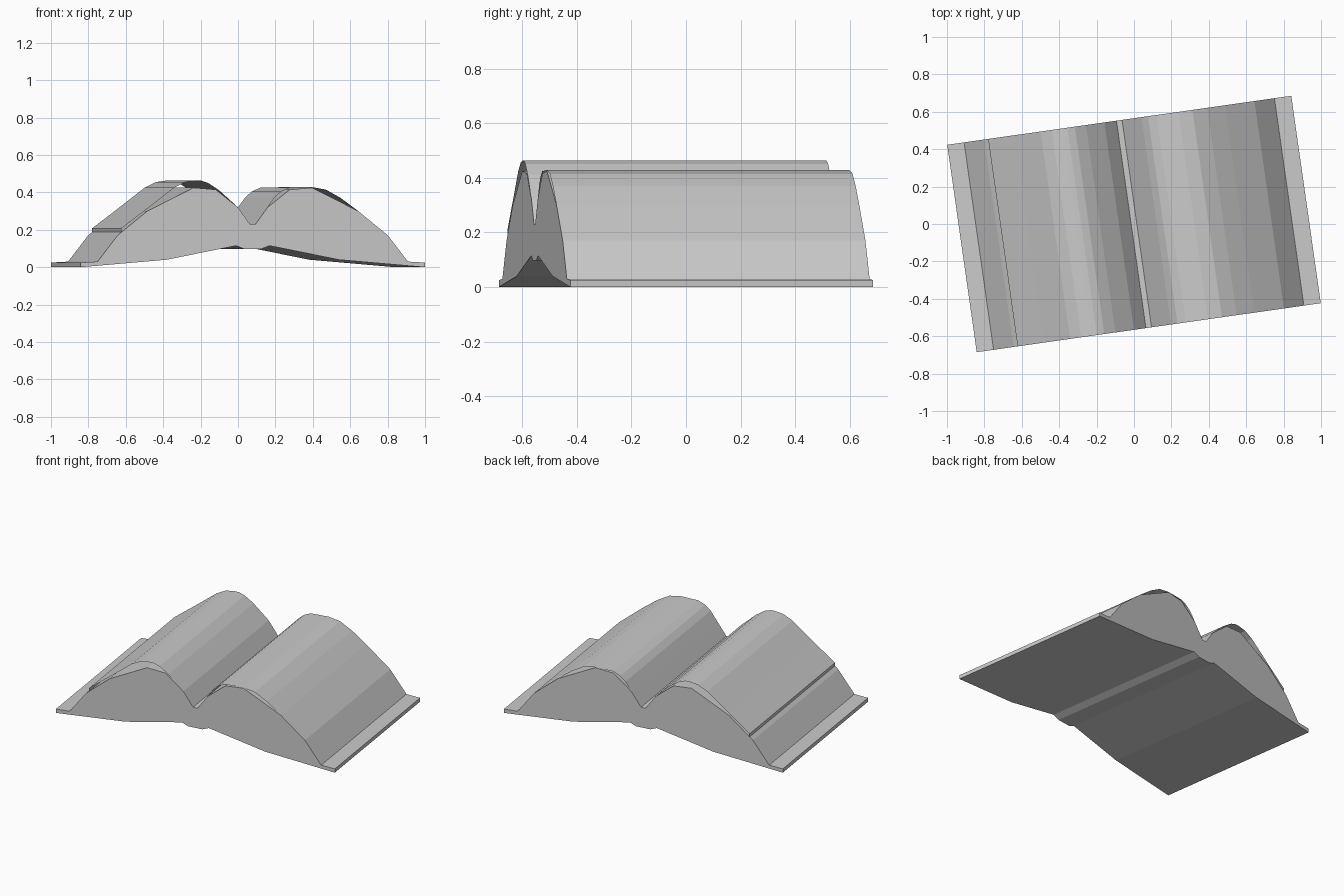
import bpy, bmesh, math

if "Cube" in bpy.data.objects:
    bpy.data.objects.remove(bpy.data.objects["Cube"])

DEPTH = 1.12
TURN = math.radians(8.1)


def sweep(name, profile, closed=True):
    """Extrude an x/z profile along the book's height, then turn it."""
    bm = bmesh.new()
    front = [bm.verts.new((x, -DEPTH / 2, z)) for x, z in profile]
    back = [bm.verts.new((x, DEPTH / 2, z)) for x, z in profile]
    n = len(profile)
    for i in range(n if closed else n - 1):
        j = (i + 1) % n
        bm.faces.new((front[i], front[j], back[j], back[i]))
    if closed:
        bm.faces.new(front[::-1])
        bm.faces.new(back)
        bmesh.ops.recalc_face_normals(bm, faces=bm.faces)
    else:
        bm.normal_update()
        for f in list(bm.faces):
            if f.normal.z < 0:
                f.normal_flip()
    mesh = bpy.data.meshes.new(name)
    bm.to_mesh(mesh)
    bm.free()
    obj = bpy.data.objects.new(name, mesh)
    obj.rotation_euler.z = TURN
    bpy.context.collection.objects.link(obj)
    return obj


# Open book body: half outline from the gutter over the pages, round the
# cover edge and back along the underside to the spine
half = [(0.015, 0.23), (0.08, 0.32), (0.20, 0.415), (0.32, 0.425),
        (0.57, 0.30), (0.73, 0.17), (0.838, 0.03), (0.929, 0.025),
        (0.929, 0.0), (0.465, 0.04), (0.09, 0.115), (0.047, 0.098)]
sweep("open_book", half + [(-x, z) for x, z in reversed(half)])

# Loose left page, lifted above the block with a free outer edge
sweep("left_page", [(-0.708, 0.188), (-0.708, 0.208), (-0.567, 0.315),
                    (-0.425, 0.425), (-0.365, 0.455), (-0.31, 0.463),
                    (-0.28, 0.463), (-0.24, 0.45), (-0.18, 0.41),
                    (-0.08, 0.32)], closed=False)

# Right page, bulging slightly over the block
sweep("right_page", [(0.08, 0.32), (0.12, 0.375), (0.155, 0.405),
                     (0.20, 0.425), (0.32, 0.428), (0.395, 0.415),
                     (0.475, 0.37), (0.57, 0.30)], closed=False)
